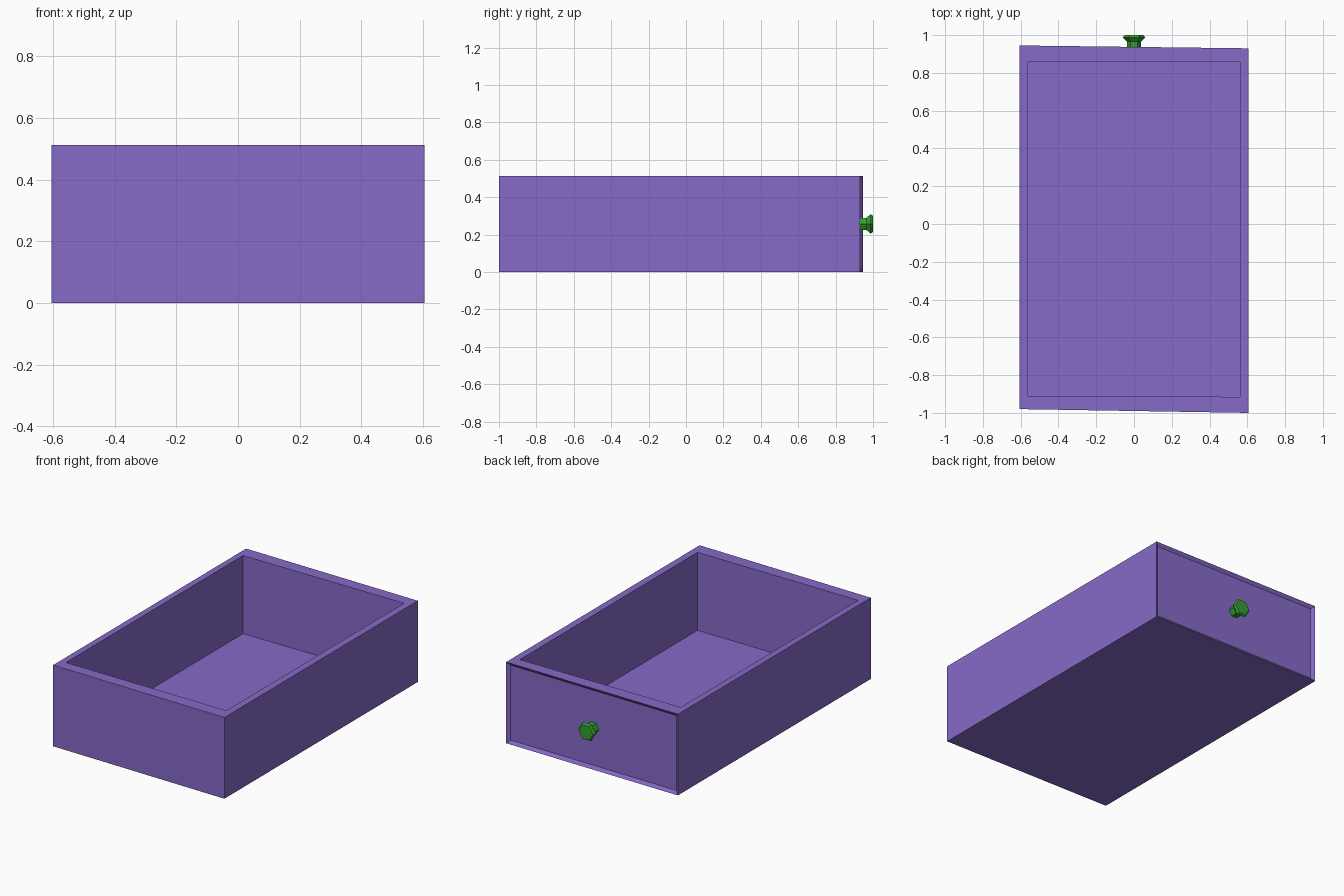
import bpy, bmesh, math

if "Cube" in bpy.data.objects:
    bpy.data.objects.remove(bpy.data.objects["Cube"])

def material(name, rgb):
    m = bpy.data.materials.new(name)
    m.diffuse_color = (*rgb, 1)
    m.use_nodes = True
    m.node_tree.nodes["Principled BSDF"].inputs["Base Color"].default_value = m.diffuse_color
    return m

def finish(bm, name, mat):
    bmesh.ops.recalc_face_normals(bm, faces=bm.faces)
    me = bpy.data.meshes.new(name)
    bm.to_mesh(me)
    bm.free()
    ob = bpy.data.objects.new(name, me)
    bpy.context.collection.objects.link(ob)
    me.materials.append(mat)
    return ob

purple = material("purple", (0.24, 0.145, 0.58))
green = material("green", (0.035, 0.34, 0.03))

H, FLOOR = 0.513, 0.02
RIM, DEPTH = 0.02, 0.015

# Drawer tray: slightly skewed outer walls, open top, inner walls and floor
bm = bmesh.new()
outer = [(-0.605, -0.98), (0.605, -1.0), (0.605, 0.93), (-0.605, 0.945)]
inner = [(-0.565, -0.91), (0.56, -0.915), (0.56, 0.858), (-0.565, 0.858)]
loops = [[bm.verts.new((x, y, z)) for x, y in pts]
         for pts, z in ((outer, 0), (outer, H), (inner, H), (inner, FLOOR))]
bm.faces.new(loops[0])
bm.faces.new(loops[-1])
for a, b in zip(loops, loops[1:]):
    for i in range(4):
        j = (i + 1) % 4
        f = bm.faces.new((a[i], a[j], b[j], b[i]))
        if a is loops[0] and i == 2:
            panel = f
# Recessed knob-side panel with a sloped rim
bmesh.ops.recalc_face_normals(bm, faces=bm.faces)
bmesh.ops.inset_region(bm, faces=[panel], thickness=RIM, depth=-DEPTH,
                       use_even_offset=True)
finish(bm, "drawer_tray", purple)

# Six-sided knob turned around the y axis: (radius, y)
bm = bmesh.new()
profile = [(0.038, 0.918), (0.038, 0.965), (0.06, 0.987), (0.05, 1.0)]
rings = [[bm.verts.new((r * math.cos(k * math.pi / 3), y,
                        0.257 + r * math.sin(k * math.pi / 3)))
          for k in range(6)] for r, y in profile]
bm.faces.new(rings[0])
bm.faces.new(rings[-1])
for a, b in zip(rings, rings[1:]):
    for i in range(6):
        j = (i + 1) % 6
        bm.faces.new((a[i], a[j], b[j], b[i]))
finish(bm, "knob", green)
